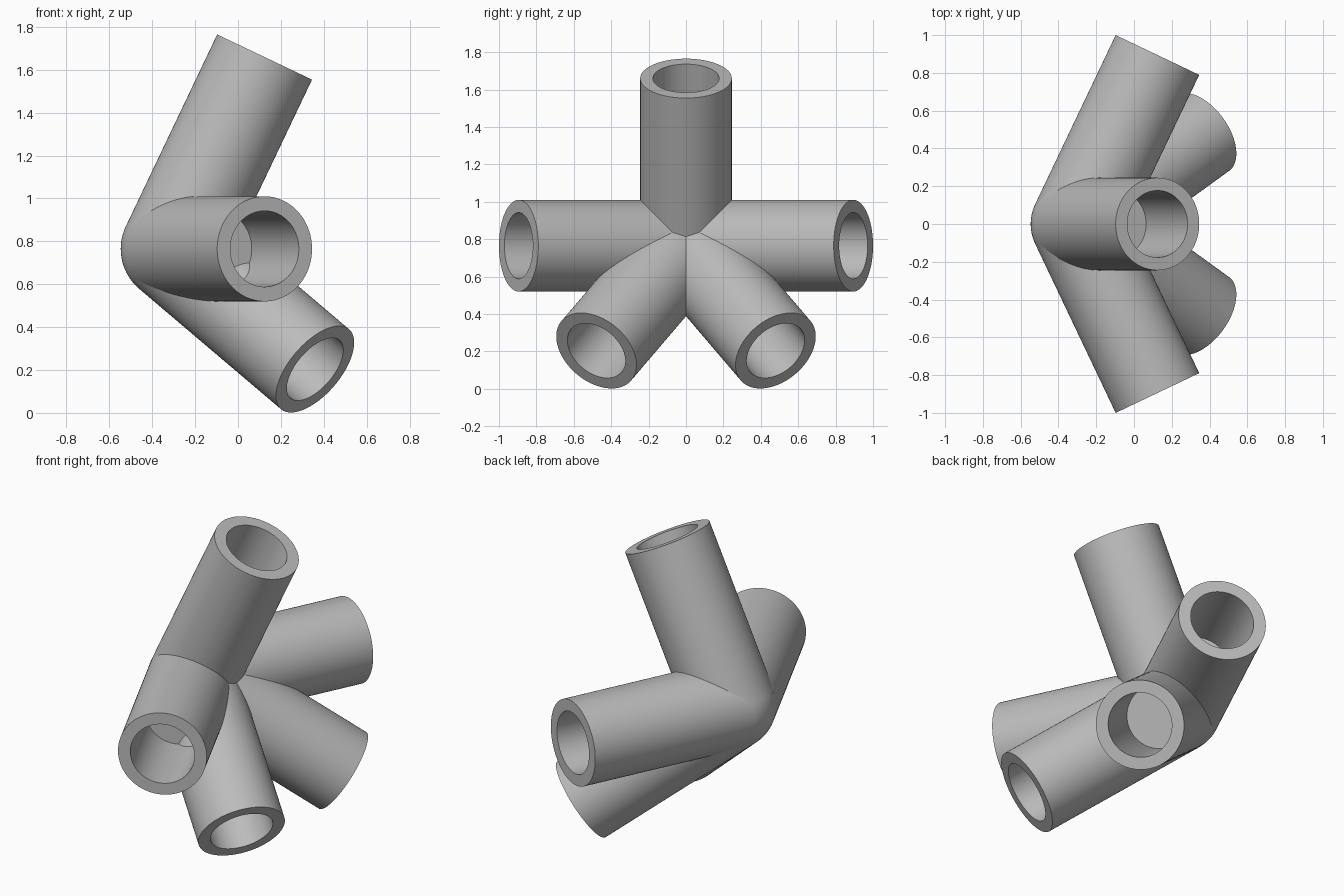
import bpy, bmesh, math
from mathutils import Vector, Matrix

cube = bpy.data.objects.get("Cube")
if cube:
    bpy.data.objects.remove(cube, do_unlink=True)

CENTRE = Vector((-0.302, 0, 0.765))
RADIUS, BORE = 0.245, 0.177
LENGTH, FLOOR = 0.991, 0.48
SIDES = 96

grey = bpy.data.materials.new("plain grey")
grey.use_nodes = True
colour = (0.5, 0.5, 0.5, 1)
grey.diffuse_color = colour
grey.node_tree.nodes["Principled BSDF"].inputs["Base Color"].default_value = colour


def finish(name, bm):
    """Turn a bmesh into a smooth shaded object at the hub centre."""
    bmesh.ops.recalc_face_normals(bm, faces=bm.faces)
    mesh = bpy.data.meshes.new(name)
    bm.to_mesh(mesh)
    bm.free()
    mesh.materials.append(grey)
    obj = bpy.data.objects.new(name, mesh)
    obj.location = CENTRE
    bpy.context.collection.objects.link(obj)
    bpy.ops.object.select_all(action="DESELECT")
    obj.select_set(True)
    bpy.context.view_layer.objects.active = obj
    bpy.ops.object.shade_smooth_by_angle(angle=math.radians(30))


def socket(name, direction):
    """Round arm with a blind bore, revolved from its half section."""
    profile = [(0, 0), (RADIUS, 0), (RADIUS, LENGTH), (BORE, LENGTH), (BORE, FLOOR), (0, FLOOR)]
    bm = bmesh.new()
    verts = [bm.verts.new((r, 0, z)) for r, z in profile]
    edges = [bm.edges.new(pair) for pair in zip(verts, verts[1:])]
    bmesh.ops.spin(bm, geom=verts + edges, cent=(0, 0, 0), axis=(0, 0, 1),
                   angle=math.tau, steps=SIDES)
    bmesh.ops.remove_doubles(bm, verts=bm.verts, dist=1e-4)
    turn = Vector((0, 0, 1)).rotation_difference(Vector(direction).normalized())
    bmesh.ops.transform(bm, matrix=turn.to_matrix().to_4x4(), verts=bm.verts)
    finish(name, bm)


# Rounded elbow where all arms meet
ball = bmesh.new()
bmesh.ops.create_uvsphere(ball, u_segments=SIDES, v_segments=SIDES // 2, radius=RADIUS)
finish("hub_ball", ball)

# One upright arm, then mirrored pairs of side and lower arms
socket("upper_socket", (0.43, 0, 0.903))
for side, sign in (("right", -1), ("left", 1)):
    # the front faces -y, so these pairs sit fore and aft
    place = "front" if sign < 0 else "back"
    socket(place + "_socket", (0.43, sign * 0.903, 0))
    socket("lower_" + place + "_socket", (0.668, sign * 0.484, -0.567))
